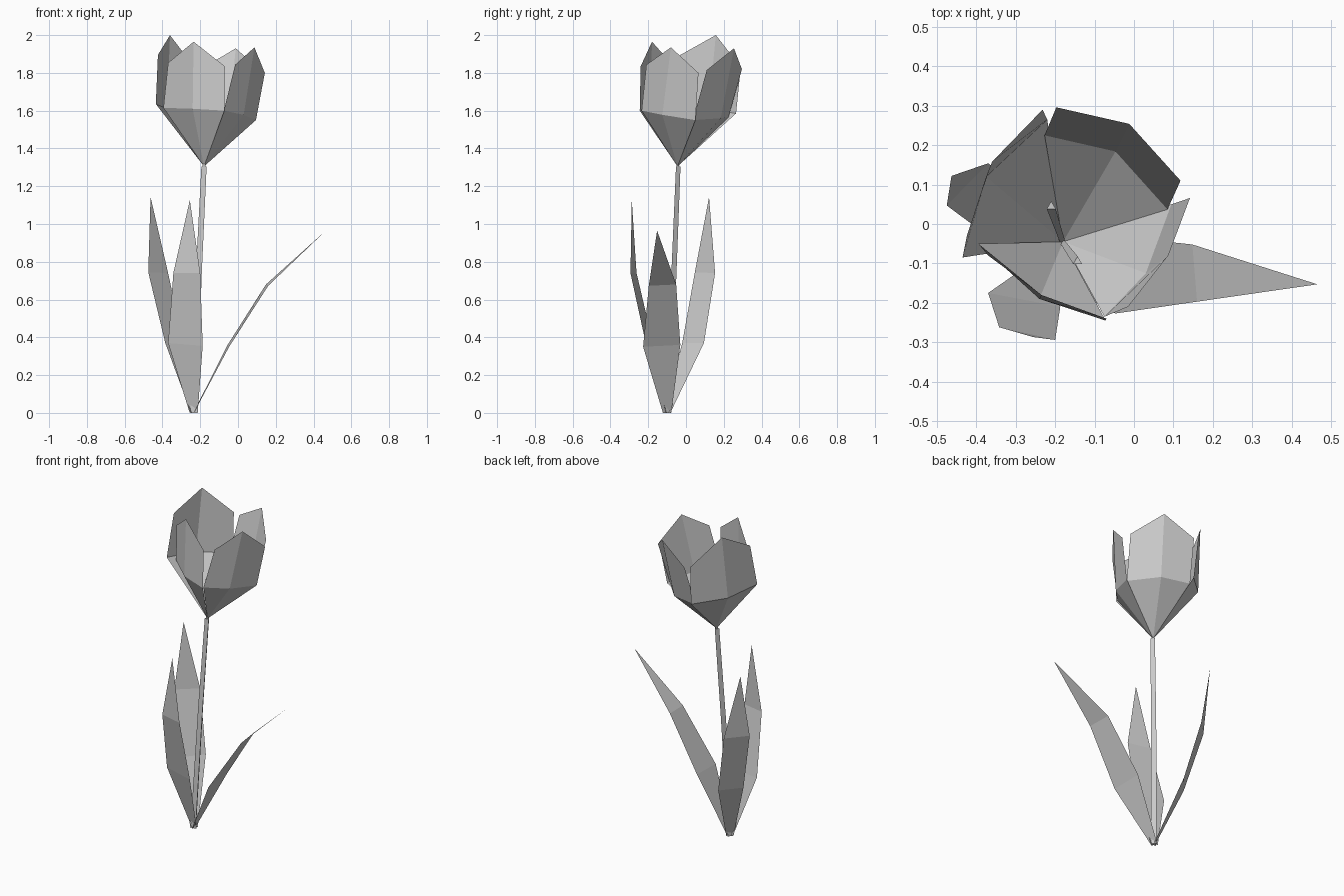
import bpy, bmesh, math
from mathutils import Vector

cube = bpy.data.objects.get("Cube")
if cube:
    bpy.data.objects.remove(cube, do_unlink=True)

grey = bpy.data.materials.new("plain_grey")
grey.use_nodes = True
colour = (0.6, 0.6, 0.6, 1)
grey.diffuse_color = colour
bsdf = next(n for n in grey.node_tree.nodes if n.type == 'BSDF_PRINCIPLED')
bsdf.inputs["Base Color"].default_value = colour


def build(name, points, faces):
    """Make a flat-shaded object from points and faces."""
    bm = bmesh.new()
    verts = [bm.verts.new(p) for p in points]
    for f in faces:
        bm.faces.new([verts[i] for i in f])
    mesh = bpy.data.meshes.new(name)
    bm.to_mesh(mesh)
    bm.free()
    mesh.materials.append(grey)
    obj = bpy.data.objects.new(name, mesh)
    bpy.context.collection.objects.link(obj)
    return obj


FLOWER_BASE = Vector((-0.18, -0.045, 1.305))
ROOT = Vector((-0.235, -0.1, 0))


def petal(name, low_a, low_mid, low_b, up_a, tip, up_b):
    """Creased cup petal: two triangles below, two quads above."""
    build(name, [FLOWER_BASE, low_a, low_mid, low_b, up_a, tip, up_b],
          [(0, 2, 1), (0, 3, 2), (1, 2, 5, 4), (2, 3, 6, 5)])


def leaf(name, low_a, low_b, up_a, up_b, tip):
    """Flat blade: two quads ending in a triangle."""
    half = (Vector(low_b) - Vector(low_a)).normalized() * 0.022
    build(name, [ROOT - half, ROOT + half, low_a, low_b, up_a, up_b, tip],
          [(0, 1, 3, 2), (2, 3, 5, 4), (4, 5, 6)])


def stalk(name, path, radii, sides=3):
    """Thin prism that follows a path, with closed ends."""
    points = []
    for centre, r in zip(path, radii):
        for i in range(sides):
            a = math.tau * i / sides + math.pi / 2
            points.append(Vector(centre) + Vector((math.cos(a), math.sin(a), 0)) * r)
    faces = [tuple(reversed(range(sides))),
             tuple(range(len(points) - sides, len(points)))]
    for k in range(len(path) - 1):
        for i in range(sides):
            j = (i + 1) % sides
            b = k * sides
            faces.append((b + i, b + j, b + sides + j, b + sides + i))
    build(name, points, faces)


# Flower cup
petal("front_petal", (-0.395, -0.05, 1.615), (-0.24, -0.19, 1.61), (-0.072, -0.245, 1.6),
      (-0.37, -0.08, 1.853), (-0.235, -0.18, 1.965), (-0.07, -0.24, 1.835))
petal("left_petal", (-0.075, -0.235, 1.6), (0.03, -0.125, 1.578), (0.095, 0.05, 1.55),
      (-0.015, -0.21, 1.843), (0.087, -0.08, 1.935), (0.142, 0.066, 1.8))
petal("back_petal", (0.085, 0.037, 1.55), (-0.047, 0.184, 1.56), (-0.227, 0.225, 1.565),
      (0.118, 0.11, 1.815), (-0.012, 0.254, 1.93), (-0.197, 0.296, 1.82))
petal("right_petal", (-0.22, 0.265, 1.585), (-0.375, 0.12, 1.61), (-0.435, -0.085, 1.635),
      (-0.232, 0.29, 1.83), (-0.36, 0.158, 2.0), (-0.424, -0.03, 1.895))

# Leaves
leaf("left_leaf", (-0.047, -0.227, 0.35), (-0.055, -0.03, 0.36),
     (0.16, -0.197, 0.673), (0.148, -0.052, 0.68), (0.465, -0.153, 0.965))
leaf("front_leaf", (-0.37, -0.175, 0.37), (-0.187, -0.21, 0.355),
     (-0.342, -0.262, 0.742), (-0.2, -0.294, 0.74), (-0.255, -0.287, 1.127))
leaf("right_leaf", (-0.385, -0.02, 0.37), (-0.29, 0.095, 0.37),
     (-0.475, 0.047, 0.745), (-0.37, 0.154, 0.74), (-0.463, 0.122, 1.143))

# Stem and the two stamens inside the cup
stalk("stem", [ROOT, (-0.207, -0.068, 0.75), FLOWER_BASE], [0.02, 0.018, 0.016])
for side, end in (("back", (-0.21, 0.045, 1.58)), ("front", (-0.143, -0.095, 1.58))):
    stalk(side + "_stamen", [FLOWER_BASE, end], [0.008, 0.013])
